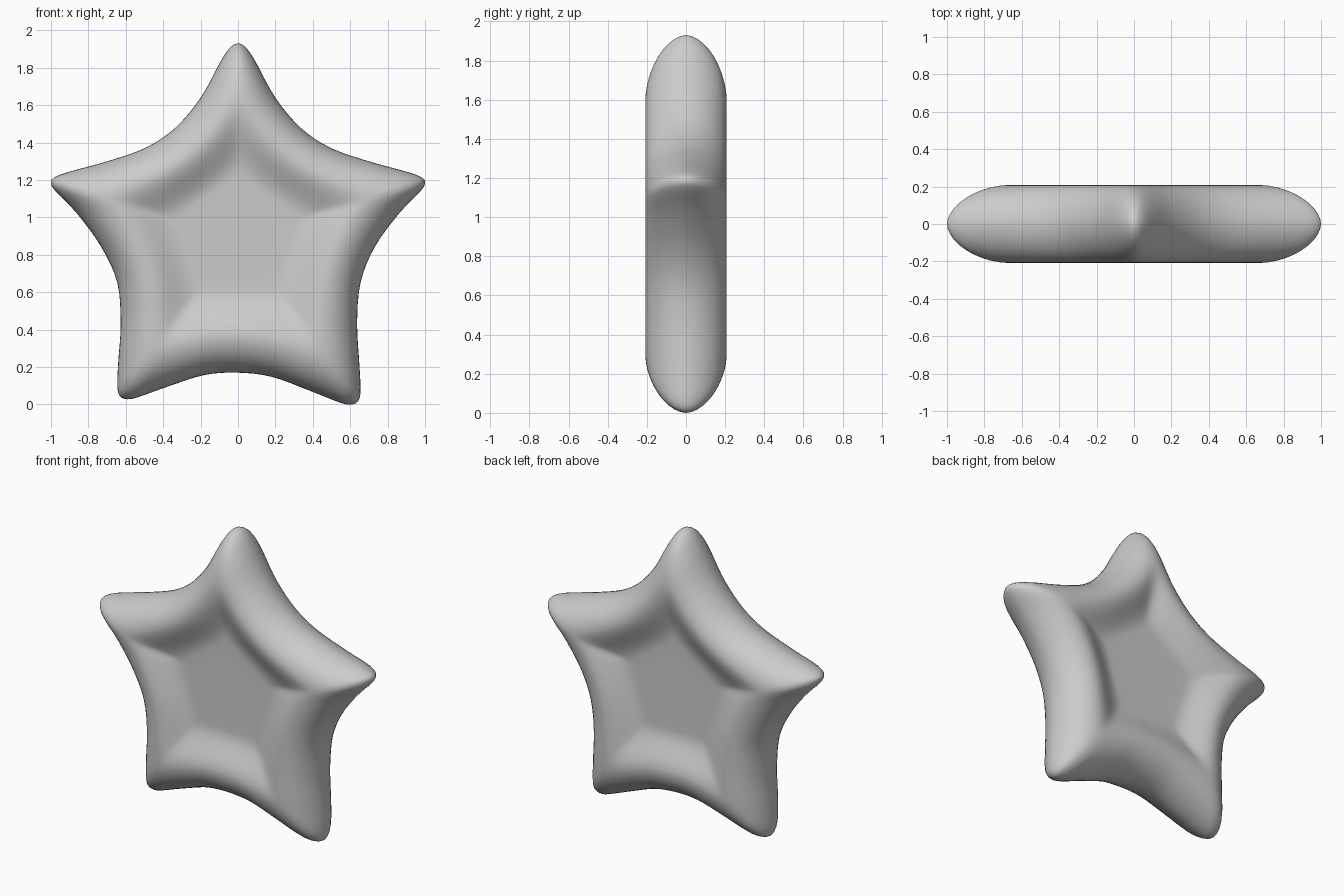
import bpy
import bmesh
from math import sin, cos, pi
from mathutils import Vector

cube = bpy.data.objects.get("Cube")
if cube:
    bpy.data.objects.remove(cube, do_unlink=True)

CENTRE = Vector((0, 0.9))
HALF_THICK = 0.208    # height of the puffy rim
FLOOR = 0.122         # height of the sunken middle
RIDGE = 0.7           # rim crest, as a share of the outline radius
DENT = 0.34           # edge of the sunken floor
STEPS = 4

# Right half of the star outline, from the top tip to the bottom valley
right_half = [
    (0, 1.93), (0.04, 1.91), (0.09, 1.84), (0.2, 1.64), (0.34, 1.475),
    (0.5, 1.37), (0.7, 1.3), (0.9, 1.245), (0.98, 1.215), (1, 1.185),
    (0.975, 1.14), (0.86, 1.02), (0.73, 0.84), (0.655, 0.65), (0.637, 0.43),
    (0.65, 0.2), (0.655, 0.07), (0.64, 0.015), (0.6, 0), (0.54, 0.012),
    (0.38, 0.075), (0.18, 0.148), (0, 0.17),
]


def mirrored(x, z):
    """Left side, whose lower tip sits slightly higher."""
    lift = 0.028 * min(1, x / 0.5) if z < 0.3 else 0
    return (-x * (0.985 if z < 0.8 else 1), z + lift)


def smooth_loop(points):
    """Closed curve running through all points."""
    pts = [Vector(p) for p in points]
    n = len(pts)
    loop = []
    for i in range(n):
        a, b, c, d = (pts[(i + k) % n] for k in (-1, 0, 1, 2))
        for j in range(STEPS):
            t = j / STEPS
            loop.append(b + (c - a) * (t / 2)
                        + (a * 2 - b * 5 + c * 4 - d) * (t * t / 2)
                        + (b * 3 - a - c * 3 + d) * (t ** 3 / 2))
    return loop


def rim_section():
    """Scale and height pairs from the outer edge to the sunken floor."""
    section = []
    for i in range(1, 11):
        a = i / 10 * pi / 2
        section.append((RIDGE + (1 - RIDGE) * max(0, cos(a)) ** 1.1,
                        HALF_THICK * sin(a) ** 1.1))
    for i in range(1, 13):
        t = i / 12
        blend = (1 + cos(pi * t)) / 2
        section.append((RIDGE + (DENT - RIDGE) * t,
                        FLOOR + (HALF_THICK - FLOOR) * blend))
    section += [(DENT * k, FLOOR) for k in (0.7, 0.4, 0.15)]
    return section


outline = smooth_loop(right_half + [mirrored(*p) for p in right_half[-2:0:-1]])
mean = sum((p - CENTRE).length for p in outline) / len(outline)
bm = bmesh.new()


def add_ring(scale, y):
    """One scaled copy of the outline, rounder towards the middle."""
    ring = []
    for p in outline:
        d = p - CENTRE
        soften = (d.length / mean) ** (-0.85 * (1 - scale))
        q = CENTRE + d * (scale * soften)
        ring.append(bm.verts.new((q.x, y, q.y)))
    return ring


def bridge(a, b):
    n = len(a)
    for i in range(n):
        j = (i + 1) % n
        bm.faces.new((a[i], a[j], b[j], b[i]))


# Front and back shells share the outer edge
edge = add_ring(1, 0)
for side in (-1, 1):
    previous = edge
    for scale, y in rim_section():
        ring = add_ring(scale, side * y)
        bridge(previous, ring)
        previous = ring
    middle = bm.verts.new((CENTRE.x, side * FLOOR, CENTRE.y))
    for i in range(len(previous)):
        bm.faces.new((previous[i], previous[(i + 1) % len(previous)], middle))
bmesh.ops.recalc_face_normals(bm, faces=bm.faces)

mesh = bpy.data.meshes.new("puffy_star")
bm.to_mesh(mesh)
bm.free()
mesh.shade_smooth()
star = bpy.data.objects.new("puffy_star", mesh)
bpy.context.collection.objects.link(star)

# Plain grey surface
grey = bpy.data.materials.new("light_grey")
grey.use_nodes = True
colour = (0.6, 0.6, 0.6, 1)
grey.diffuse_color = colour
grey.node_tree.nodes["Principled BSDF"].inputs["Base Color"].default_value = colour
mesh.materials.append(grey)
